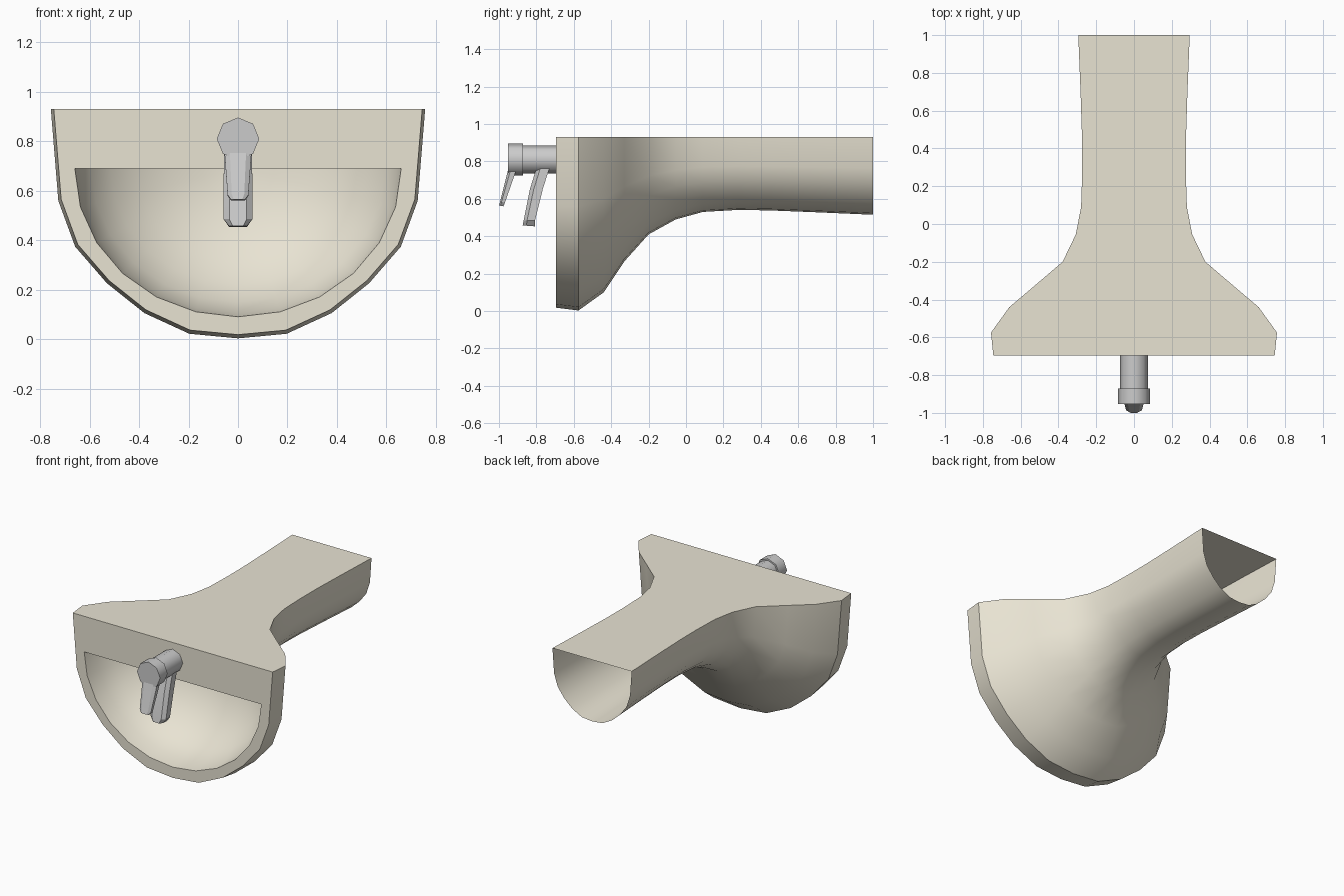
import bpy, bmesh
from math import sin, cos, pi, radians

if "Cube" in bpy.data.objects:
    bpy.data.objects.remove(bpy.data.objects["Cube"])

TOP = 0.93
FRONT = -0.695

cream = bpy.data.materials.new("cream_ceramic")
cream.diffuse_color = (0.81, 0.77, 0.65, 1)
cream.use_nodes = True
cream.node_tree.nodes["Principled BSDF"].inputs["Base Color"].default_value = cream.diffuse_color


def finish(name, bm, mat=None, angle=35):
    bmesh.ops.recalc_face_normals(bm, faces=bm.faces)
    me = bpy.data.meshes.new(name)
    bm.to_mesh(me)
    bm.free()
    ob = bpy.data.objects.new(name, me)
    bpy.context.collection.objects.link(ob)
    if mat:
        me.materials.append(mat)
    bpy.ops.object.select_all(action='DESELECT')
    ob.select_set(True)
    bpy.context.view_layer.objects.active = ob
    if angle:
        bpy.ops.object.shade_smooth_by_angle(angle=radians(angle))
    return ob


def ring(bm, pts):
    return [bm.verts.new(p) for p in pts]


def bridge(bm, a, b):
    n = len(a)
    for i in range(n):
        j = (i + 1) % n
        bm.faces.new((a[i], a[j], b[j], b[i]))


# Basin: flat-topped shell that narrows into an open trough at the back
half = [(1, 0), (.96, .40), (.87, .60), (.70, .76), (.50, .89), (.26, .98)]
profile = half + [(0, 1)] + [(-x, d) for x, d in reversed(half)]
# y, half width, bottom z
stations = [(FRONT, .745, .018), (-.575, .757, .003), (-.44, .66, .10),
            (-.33, .53, .265), (-.20, .378, .41), (-.055, .308, .49),
            (.09, .28, .53), (.28, .274, .541), (.45, .275, .538),
            (.70, .283, .528), (1.0, .295, .515)]
bm = bmesh.new()
rings = [ring(bm, [(x * w, y, TOP - d * (TOP - b)) for x, d in profile])
         for y, w, b in stations]
for a, b in zip(rings, rings[1:]):
    bridge(bm, a, b)

# Front rim and the half-round bowl sunk behind it
prev = rings[0]
depth = 0.48
for k in range(7):
    t = k / 7 * pi / 2
    cur = ring(bm, [(.66 * cos(t) * cos(i * pi / 12), FRONT + depth * sin(t),
                     .69 - .60 * cos(t) * sin(i * pi / 12)) for i in range(13)])
    bridge(bm, prev, cur)
    prev = cur
tip = bm.verts.new((0, FRONT + depth, .69))
for i in range(13):
    bm.faces.new((prev[i], prev[(i + 1) % 13], tip))
finish("basin", bm, cream)


# Tap barrel and cap: cylinders along y
def barrel(name, y0, y1, r, sides, angle):
    bm = bmesh.new()
    ends = [ring(bm, [(r * sin(2 * pi * i / sides), y, .81 + r * cos(2 * pi * i / sides))
                      for i in range(sides)]) for y in (y0, y1)]
    bridge(bm, *ends)
    for e in ends:
        bm.faces.new(e)
    return finish(name, bm, angle=angle)


barrel("tap_barrel", -.88, -.68, .075, 8, 50)
barrel("tap_cap", -.952, -.872, .086, 8, 50)


# Spout and lever: tapered bars with chamfered front edges
def bar(name, rows):
    bm = bmesh.new()
    rs = []
    for yf, yb, zf, zb, w in rows:
        ym, zm = yf + .3 * (yb - yf), zf + .3 * (zb - zf)
        rs.append(ring(bm, [(-.6 * w, yf, zf), (.6 * w, yf, zf), (w, ym, zm),
                            (w, yb, zb), (-w, yb, zb), (-w, ym, zm)]))
    for a, b in zip(rs, rs[1:]):
        bridge(bm, a, b)
    bm.faces.new(rs[0])
    bm.faces.new(rs[-1])
    finish(name, bm, angle=25)


# front y, back y, front z, back z, half width
bar("tap_spout", [(-.795, -.725, .78, .78, .055), (-.835, -.765, .65, .655, .058),
                  (-.868, -.807, .485, .485, .058), (-.873, -.808, .458, .453, .036)])
bar("tap_lever", [(-.95, -.905, .76, .76, .055), (-.994, -.968, .585, .58, .042),
                  (-1.0, -.976, .565, .56, .028)])
